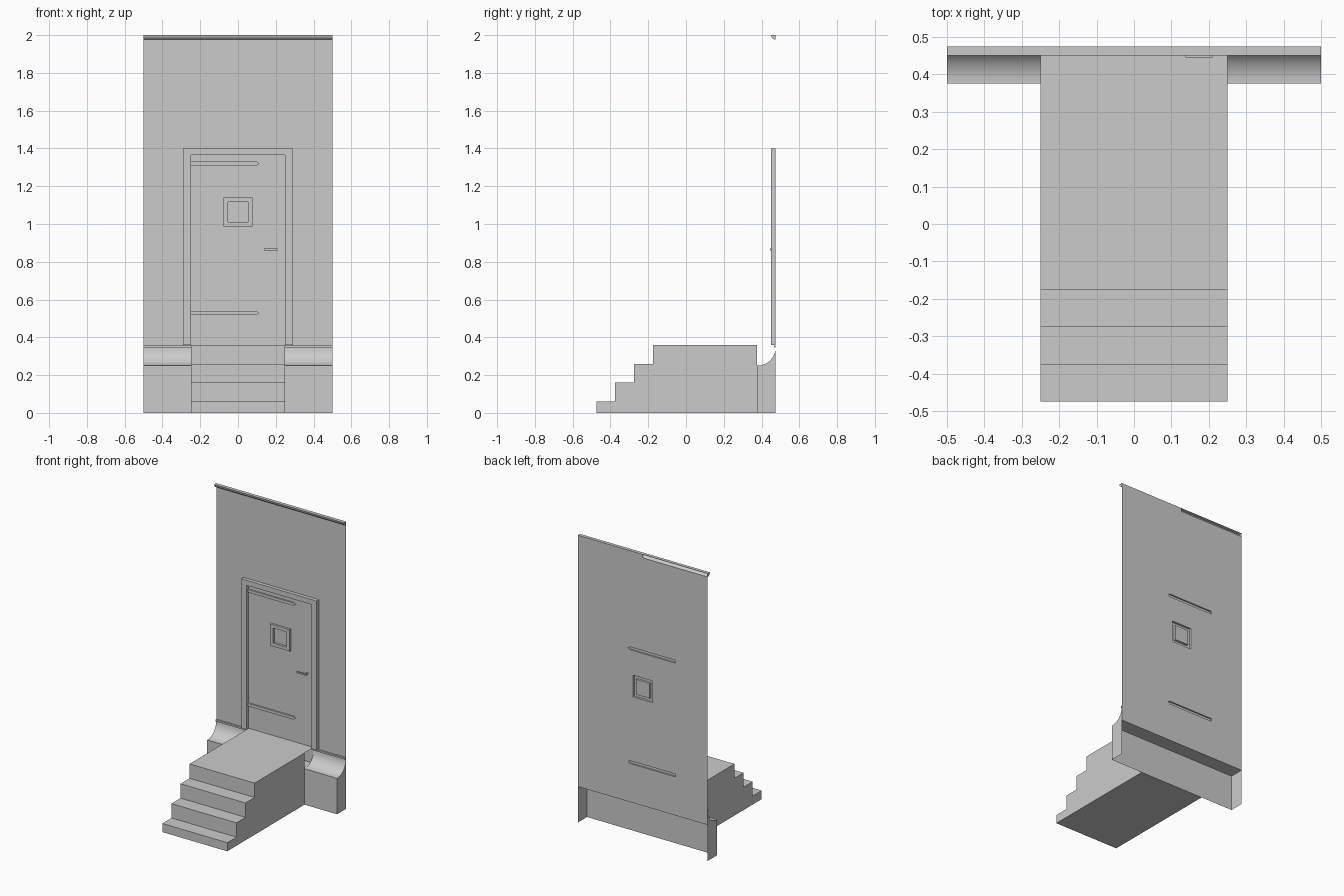
import bpy, bmesh, math
from mathutils import Vector

if "Cube" in bpy.data.objects:
    bpy.data.objects.remove(bpy.data.objects["Cube"])

WALL = 0.475


def finish(name, bm, smooth=False):
    bmesh.ops.remove_doubles(bm, verts=bm.verts, dist=1e-5)
    bmesh.ops.recalc_face_normals(bm, faces=bm.faces)
    # open shells must face the front
    if sum(f.normal.y * f.calc_area() for f in bm.faces) > 1e-4:
        bmesh.ops.reverse_faces(bm, faces=bm.faces)
    me = bpy.data.meshes.new(name)
    bm.to_mesh(me)
    bm.free()
    ob = bpy.data.objects.new(name, me)
    bpy.context.collection.objects.link(ob)
    if smooth:
        bpy.context.view_layer.objects.active = ob
        ob.select_set(True)
        bpy.ops.object.shade_smooth_by_angle(angle=math.radians(35))
        ob.select_set(False)
    return ob


def rect(x0, x1, z0, z1):
    return [(x0, z0), (x1, z0), (x1, z1), (x0, z1)]


def sheet(bm, loops, y):
    """Flat face at depth y; loops after the first are holes."""
    edges = []
    for loop in loops:
        vs = [bm.verts.new((x, y, z)) for x, z in loop]
        edges += [bm.edges.new((a, b)) for a, b in zip(vs, vs[1:] + vs[:1])]
    bmesh.ops.triangle_fill(bm, use_beauty=True, edges=edges, normal=Vector((0, -1, 0)))


def rim(bm, loop, y0, y1):
    """Side walls of a loop between two depths."""
    for (xa, za), (xb, zb) in zip(loop, loop[1:] + loop[:1]):
        bm.faces.new([bm.verts.new(p) for p in
                      ((xa, y0, za), (xb, y0, zb), (xb, y1, zb), (xa, y1, za))])


def sweep(bm, path, x0, x1, cap=None, cap_ends=(0, 1)):
    """Pull an open y-z path along x, with optional end caps."""
    for (ya, za), (yb, zb) in zip(path, path[1:]):
        bm.faces.new([bm.verts.new(p) for p in
                      ((x0, ya, za), (x1, ya, za), (x1, yb, zb), (x0, yb, zb))])
    if cap:
        for e in cap_ends:
            bm.faces.new([bm.verts.new(((x0, x1)[e], y, z)) for y, z in cap])


def arc(cy, cz, r, a0, a1, n=10):
    return [(cy + r * math.cos(math.radians(a0 + (a1 - a0) * i / n)),
             cz + r * math.sin(math.radians(a0 + (a1 - a0) * i / n))) for i in range(n + 1)]


# Wall with embossed hinge straps and window surround
def strap(z):
    return [(-0.25, z - 0.01), (0.1, z - 0.01), (0.113, z), (0.1, z + 0.01), (-0.25, z + 0.01)]


straps = [strap(1.32), strap(0.528)]
win_out = rect(-0.076, 0.076, 0.988, 1.139)
win_in = rect(-0.053, 0.053, 1.011, 1.116)
outline = [(-0.5, 0.25), (0.5, 0.25), (0.5, 2), (0, 2), (0, 1.976), (-0.5, 1.976)]
bm = bmesh.new()
sheet(bm, [outline, win_out] + straps, WALL)
for s in straps:
    rim(bm, s, WALL, 0.465)
    sheet(bm, [s], 0.465)
rim(bm, win_out, WALL, 0.46)
sheet(bm, [win_out, win_in], 0.46)
rim(bm, win_in, WALL, 0.46)
sheet(bm, [win_in], WALL)
finish("wall_and_door", bm)

# Door frame
bm = bmesh.new()
frame = [(-0.29, 0.36), (-0.25, 0.36), (-0.25, 1.365), (0.25, 1.365),
         (0.25, 0.36), (0.29, 0.36), (0.29, 1.4), (-0.29, 1.4)]
sheet(bm, [frame], 0.45)
rim(bm, frame, 0.45, WALL)
finish("door_frame", bm)

# Door handle: lever and post
bm = bmesh.new()
for name, box, y0, y1 in (("handle_lever", rect(0.138, 0.21, 0.86, 0.87), 0.445, 0.453),
                          ("handle_post", rect(0.198, 0.208, 0.86, 0.87), 0.453, WALL)):
    bm = bmesh.new()
    sheet(bm, [box], y0)
    rim(bm, box, y0, y1)
    sheet(bm, [box], y1)
    finish(name, bm)

# Cornice along the top, open at the back
bm = bmesh.new()
path = [(WALL, 2.0)] + arc(WALL, 2.0, 0.024, 180, 270, 6)
sweep(bm, path, -0.5, 0.5, path)
finish("cornice", bm, True)

# Plinth: ledge, front and ends, hollow behind
bm = bmesh.new()
path = [(WALL, 0.25), (0.375, 0.25), (0.375, 0)]
sweep(bm, path, -0.5, 0.5, path + [(WALL, 0)])
finish("plinth", bm)

# Cove and lip on each side of the stairs
cove = arc(0.379, 0.345, 0.095, -90, 0)
cove = [(0.375, 0.25)] + cove
lip = [(WALL, 0.345), (0.465, 0.345), (0.465, 0.357), (WALL, 0.357)]
for side, x0, x1, end in (("left", -0.5, -0.25, 0), ("right", 0.25, 0.5, 1)):
    bm = bmesh.new()
    sweep(bm, cove, x0, x1, cove + [(WALL, 0.345), (WALL, 0.25)], (end,))
    finish("cove_" + side, bm, True)
    bm = bmesh.new()
    sweep(bm, lip, x0, x1, lip)
    finish("lip_" + side, bm)

# Stairs with a thin landing running back to the door
path = [(0.375, 0), (-0.475, 0)]
for i in range(4):
    y, z = -0.475 + 0.1 * i, 0.06 + 0.1 * i
    path += [(y, z), (y + 0.1, z)]
path[-1] = (0.375, 0.36)
bm = bmesh.new()
sweep(bm, path + [(WALL, 0.36)], -0.25, 0.25, path)
finish("stairs", bm)
